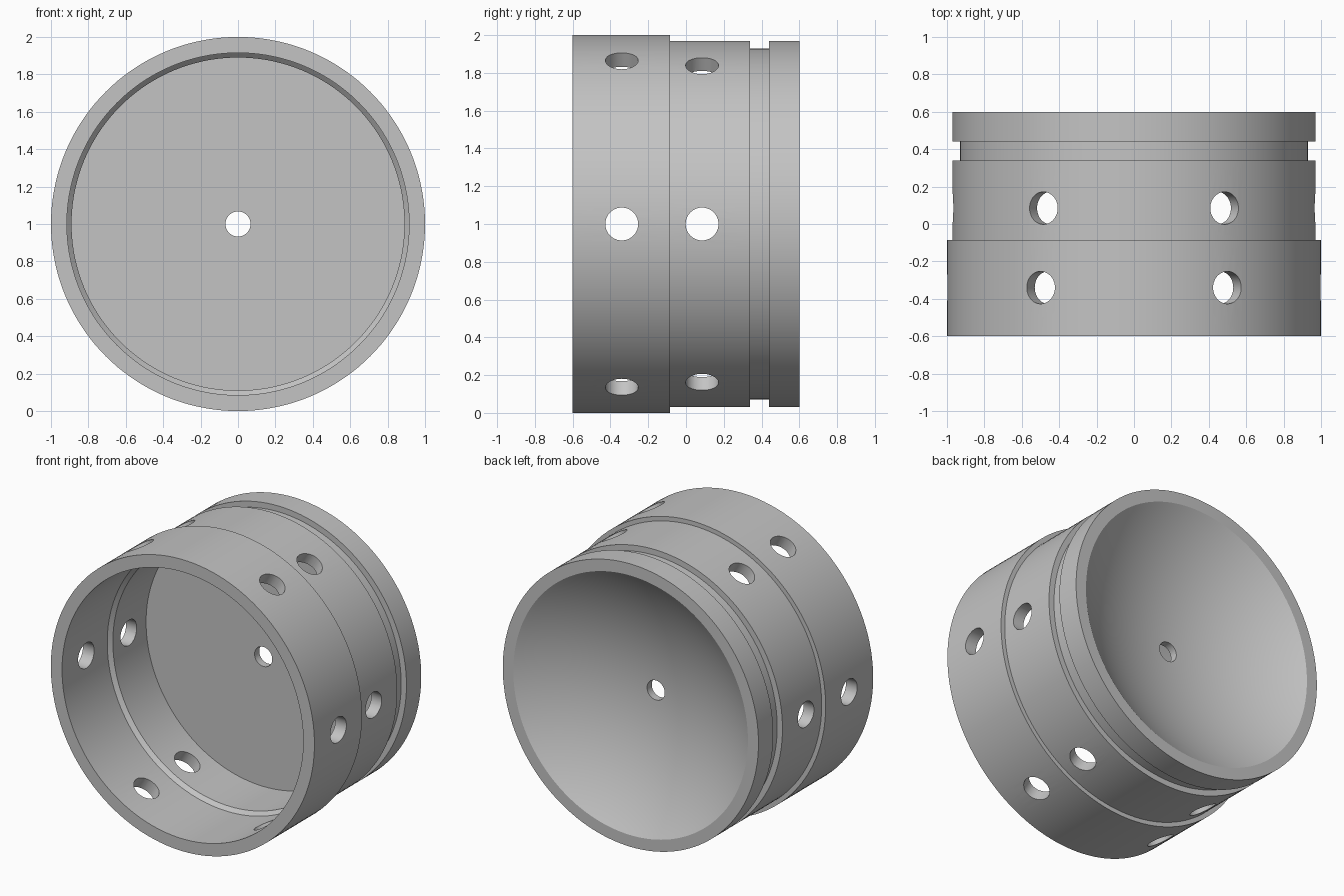
import bpy, bmesh, math
from mathutils import Matrix, Vector

cube = bpy.data.objects.get("Cube")
if cube:
    bpy.data.objects.remove(cube, do_unlink=True)

SEGMENTS = 144
CENTRE = Vector((0, 0, 1))

grey = bpy.data.materials.new("plain grey")
grey.use_nodes = True
colour = (0.55, 0.55, 0.55, 1)
grey.diffuse_color = colour
grey.node_tree.nodes["Principled BSDF"].inputs["Base Color"].default_value = colour


def make_object(name, bm):
    mesh = bpy.data.meshes.new(name)
    bmesh.ops.recalc_face_normals(bm, faces=bm.faces)
    bm.to_mesh(mesh)
    bm.free()
    mesh.materials.append(grey)
    obj = bpy.data.objects.new(name, mesh)
    bpy.context.collection.objects.link(obj)
    return obj


def lathe(name, profile):
    """Turn a closed (radius, y) profile around the y axis."""
    bm = bmesh.new()
    rings = []
    for i in range(SEGMENTS):
        a = 2 * math.pi * i / SEGMENTS
        rings.append([bm.verts.new((r * math.cos(a), y, 1 + r * math.sin(a)))
                      for r, y in profile])
    n = len(profile)
    for i in range(SEGMENTS):
        here, after = rings[i], rings[(i + 1) % SEGMENTS]
        for j in range(n):
            k = (j + 1) % n
            bm.faces.new((here[j], here[k], after[k], after[j]))
    return make_object(name, bm)


# Spherical dish in the back, from the centre bore out to the rim
RIM, DEPTH, BORE, BACK = 0.89, 0.275, 0.067, 0.6
sphere = (RIM ** 2 + DEPTH ** 2) / (2 * DEPTH)
start, end = math.asin(BORE / sphere), math.asin(RIM / sphere)
dish = []
for i in range(25):
    a = start + (end - start) * i / 24
    dish.append((sphere * math.sin(a), BACK - DEPTH + sphere * (1 - math.cos(a))))

# Outer steps and seal groove from back to front, then the front cavity
outer = [(0.97, BACK), (0.97, 0.44), (0.93, 0.44), (0.93, 0.34),
         (0.97, 0.34), (0.97, -0.085), (1, -0.085), (1, -0.6)]
cavity = [(0.915, -0.6), (0.915, -0.11), (0.89, -0.085),
          (0.89, 0.275), (BORE, 0.275)]
body = lathe("stepped_sleeve", dish + outer + cavity)

# Two rows of six radial holes
bm = bmesh.new()
for y in (-0.34, 0.085):
    for i in range(6):
        a = i * math.pi / 3
        axis = Vector((math.cos(a), 0, math.sin(a)))
        turn = axis.to_track_quat('Z', 'Y').to_matrix().to_4x4()
        place = Matrix.Translation(CENTRE + Vector((0, y, 0)) + axis * 0.9)
        bmesh.ops.create_cone(bm, cap_ends=True, segments=40, radius1=0.087,
                              radius2=0.087, depth=0.5, matrix=place @ turn)
cutter = make_object("hole_cutter", bm)
cutter.hide_render = True

bpy.ops.object.select_all(action='DESELECT')
body.select_set(True)
bpy.context.view_layer.objects.active = body
cut = body.modifiers.new("radial holes", 'BOOLEAN')
cut.operation = 'DIFFERENCE'
cut.solver = 'EXACT'
cut.object = cutter
bpy.ops.object.modifier_apply(modifier=cut.name)
bpy.data.objects.remove(cutter, do_unlink=True)
bpy.ops.object.shade_smooth_by_angle(angle=math.radians(25))
